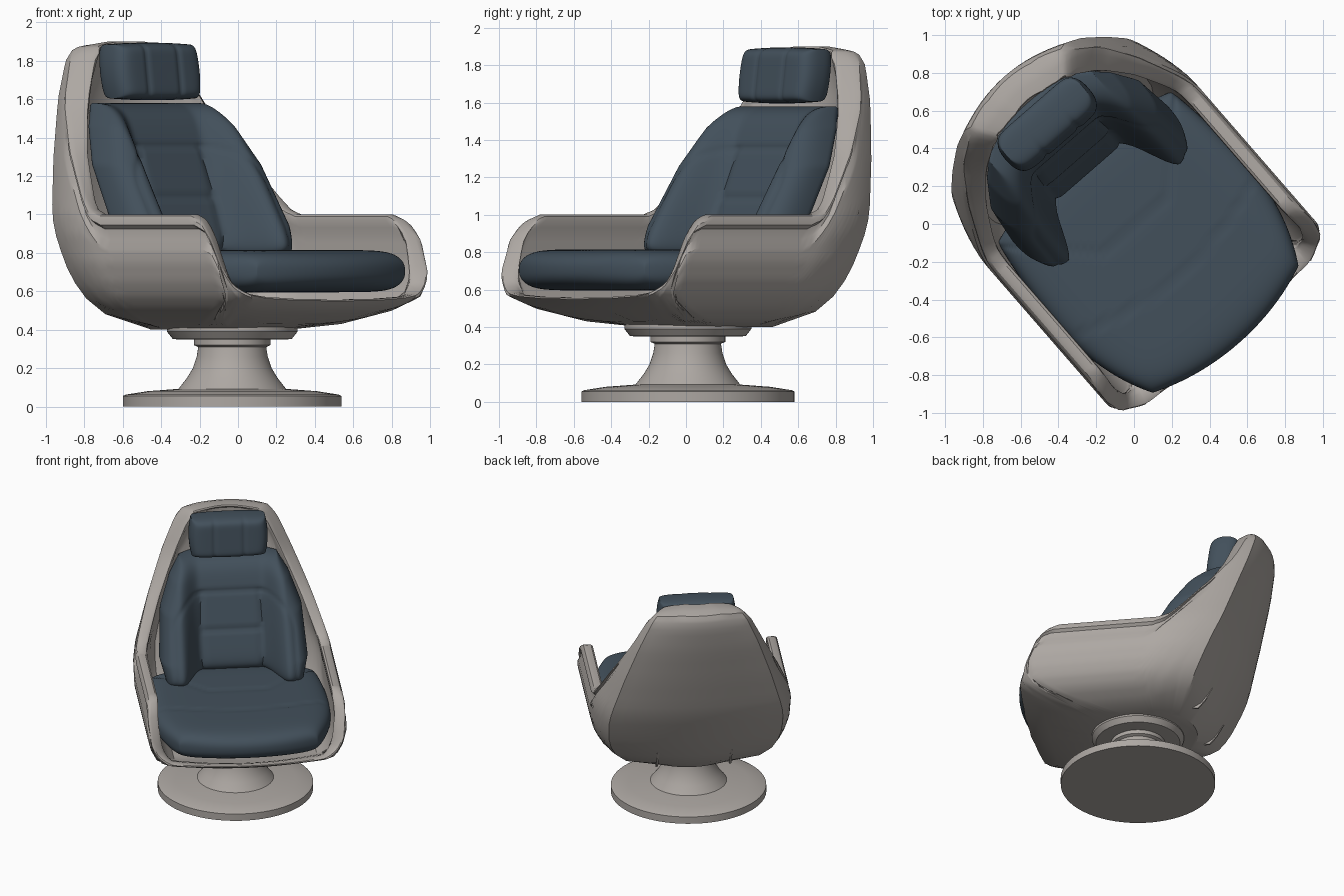
import bpy, bmesh, math

cube = bpy.data.objects.get("Cube")
if cube:
    bpy.data.objects.remove(cube, do_unlink=True)

TURN = math.radians(41)


def material(name, rgb):
    m = bpy.data.materials.new(name)
    m.use_nodes = True
    m.diffuse_color = (*rgb, 1)
    m.node_tree.nodes["Principled BSDF"].inputs["Base Color"].default_value = (*rgb, 1)
    return m


SHELL = material("warm grey shell", (0.42, 0.39, 0.365))
FABRIC = material("slate blue fabric", (0.055, 0.08, 0.105))


def finish(bm, name, mat, angle=40, spin=TURN):
    bmesh.ops.remove_doubles(bm, verts=bm.verts, dist=0.0002)
    bmesh.ops.recalc_face_normals(bm, faces=bm.faces)
    mesh = bpy.data.meshes.new(name)
    bm.to_mesh(mesh)
    bm.free()
    mesh.materials.append(mat)
    ob = bpy.data.objects.new(name, mesh)
    bpy.context.collection.objects.link(ob)
    ob.rotation_euler.z = spin
    bpy.ops.object.select_all(action='DESELECT')
    bpy.context.view_layer.objects.active = ob
    ob.select_set(True)
    bpy.ops.object.shade_smooth_by_angle(angle=math.radians(angle))
    return ob


def loft(bm, rings):
    rows = [[bm.verts.new(p) for p in ring] for ring in rings]
    n = len(rows[0])
    for a, b in zip(rows, rows[1:]):
        for i in range(n):
            j = (i + 1) % n
            bm.faces.new((a[i], a[j], b[j], b[i]))
    bm.faces.new(rows[0])
    bm.faces.new(rows[-1])


def lerp_table(table, key):
    """Linear lookup: the first entry of each row is the key."""
    if key <= table[0][0]:
        return table[0][1:]
    for a, b in zip(table, table[1:]):
        if key <= b[0]:
            t = (key - a[0]) / (b[0] - a[0])
            return [p + (q - p) * t for p, q in zip(a[1:], b[1:])]
    return table[-1][1:]


# Shell sections: height, half width, front, back, back corner length
SECTIONS = [
    (.40, .30, -.20, .47, .16), (.43, .46, -.45, .53, .22),
    (.50, .60, -.70, .59, .30), (.57, .67, -.84, .63, .34),
    (.65, .71, -.85, .675, .36), (.75, .735, -.84, .725, .37),
    (.90, .735, -.77, .795, .36), (1.0, .715, -.68, .84, .34),
    (1.3, .61, -.6, .93, .27), (1.6, .50, -.6, 1.01, .24),
    (1.8, .41, -.6, 1.045, .22), (1.87, .36, -.6, 1.03, .21), (1.9, .30, -.6, .97, .2)]

# Height of the open rim along the depth of the chair
RIM = [(-.84, .54), (-.79, .565), (-.73, .63), (-.70, .70), (-.62, .87), (-.54, .96),
       (-.44, 1.0), (.30, 1.0), (.38, 1.03), (.455, 1.1), (.66, 1.35), (.83, 1.6),
       (.89, 1.78), (.92, 1.87), (.96, 1.9)]


def section(z, inset=0.0):
    """Half outline, front centre to back centre: bowed front, creased back panel."""
    w, f, b, r = lerp_table(SECTIONS, z)
    bow_f, bow_b, rx = .1, .11, .26 * r
    start, end = f + .12, b - r
    w, f, b = w - inset, f + inset, b - 1.7 * inset
    rf, ry = start - f, max(b - end, .03)
    pts = [((w - rf) * i / 8, f) for i in range(8)]
    for i in range(12):
        a = math.pi / 2 * i / 12
        pts.append((w - rf + rf * math.sin(a), start - rf * math.cos(a)))
    pts = [(x, y + bow_f * (x / w) ** 2) for x, y in pts]
    span = end - bow_b - start - bow_f
    pts += [(w, start + bow_f + span * i / 36) for i in range(36)]
    back = [(w - rx * (i / 16) ** 2, end + ry * i / 16) for i in range(16)]
    back += [((w - rx) * (1 - i / 8), end + ry) for i in range(9)]
    return pts + [(x, y - bow_b * (x / w) ** 2) for x, y in back]


def shell():
    heights = [.5 + .004 * k for k in range(351)]
    outlines = [section(z) for z in heights]
    columns = []
    for i in range(len(outlines[0])):
        top = next((z for z, o in zip(heights, outlines)
                    if z >= lerp_table(RIM, o[i][1])[0]), 1.9)
        # outer wall, channel under the rim, rounded rim, inner wall
        groove = .022 * max(0, min(1, (top - .75) / .2, (1.5 - top) / .3))
        low = max(top - .18, .41)
        path = [(.4 + (low - .4) * k / 16, 0) for k in range(17)]
        path += [(top - .13, groove), (top - .075, groove), (top - .055, 0),
                 (top - .025, 0), (top - .008, .008), (top, .025), (top, .06),
                 (top - .01, .075), (top - .03, .082)]
        path += [(top - .03 + (.51 - top + .03) * k / 12, .085) for k in range(1, 13)]
        columns.append([(*section(z, d)[i], z) for z, d in path])
    rings = []
    for row in zip(*columns):
        rings.append(list(row) + [(-x, y, z) for x, y, z in row[-2:0:-1]])
    bm = bmesh.new()
    loft(bm, rings)
    finish(bm, "seat_shell", SHELL, 30)


def lathe(name, profile, steps=64):
    bm = bmesh.new()
    ring = [(math.cos(2 * math.pi * k / steps), math.sin(2 * math.pi * k / steps))
            for k in range(steps)]
    loft(bm, [[(r * c - .03, r * s + .01, z) for c, s in ring] for r, z in profile])
    finish(bm, name, SHELL, 30, 0)


def cushion(name, place, n=64):
    """Puffed pillow: place(u, v, w) gives a point, w is the signed fullness."""
    bm = bmesh.new()
    ticks = [math.sin(math.pi / 2 * (2 * k / n - 1)) for k in range(n + 1)]

    def full(u, v):
        a, b = (max(0, 1 - abs(t) ** 9) ** .42 for t in (u, v))
        return a * b / math.sqrt(a * a + b * b - a * a * b * b + 1e-9)

    for side in (1, -1):
        grid = [[bm.verts.new(place(u, v, side * full(u, v))) for u in ticks]
                for v in ticks]
        for a, b in zip(grid, grid[1:]):
            for i in range(n):
                bm.faces.new((a[i], a[i + 1], b[i + 1], b[i]))
    finish(bm, name, FABRIC, 60)


def seam(distance, depth=.014, width=.014):
    return depth * math.exp(-(distance / width) ** 2)


def seat(u, v, w):
    taper = .4 if v < 0 else .15
    x = .66 * u * math.sqrt(1 - taper * v * v)
    y = -.17 + .67 * v * math.sqrt(1 - .28 * u * u)
    z = .705 + .11 * w
    if w > 0:
        bend = max(0, abs(x) - .22)
        z -= w * (seam(y + .02 - bend) + seam(y + .36 - .3 * x * x, .008))
    return x, y, z


def backrest(u, v, w):
    s = (v + 1) / 2
    z = .78 + .8 * s
    half = lerp_table([(0, .5), (.2, .545), (.6, .52), (.85, .44), (1, .36)], s)[0]
    x = u * half
    t = max(0, min(1, (abs(x) - .22) / .18))
    wing = t * t * (3 - 2 * t) * (.31 - .2 * s)
    y = .50 + .31 * s - .8 * wing
    if w <= 0:
        return x, y - .08 * w, z
    y -= w * (.18 + .2 * wing)
    # stitched centre panels and the arched side bolsters
    if s < .72:
        y += w * seam(abs(x) - .22)
    if abs(x) < .22:
        y += w * (seam(z - 1.355) + seam(z - 1.09))
    else:
        arch = math.hypot(abs(x) - .22, max(0, z - 1.13)) - .225
        y += w * seam(arch, .01)
    return x, y, z


def headrest(u, v, w):
    x = .29 * u * math.sqrt(1 - .12 * v * v)
    z = 1.745 + .15 * v * math.sqrt(1 - .12 * u * u)
    y = .70 + .02 * v - .115 * w
    if w > 0:
        y += seam(abs(x) - .11, .01)
    return x, y, z


# Upholstery and shell
shell()
cushion("seat_cushion", seat)
cushion("back_cushion", backrest)
cushion("headrest", headrest)

# Swivel pedestal
lathe("pedestal", [(.57, 0), (.57, .055), (.555, .062), (.44, .08), (.28, .092), (.27, .105),
                   (.235, .15), (.205, .2), (.185, .26), (.177, .31), (.2, .32), (.2, .36)])
lathe("swivel_plate", [(.29, .35), (.31, .352), (.34, .39), (.34, .43)])

# Slender fixing ribs low on the back
for side in (-1, 1):
    bm = bmesh.new()
    spine = [(.44 + .16 * k / 8) for k in range(9)]
    loft(bm, [[(side * .27 + dx, lerp_table(SECTIONS, z)[2] + dy, z)
               for dx, dy in ((-.008, -.06), (.008, -.06), (.008, -.015), (-.008, -.015))]
              for z in spine])
    finish(bm, "back_rib_left" if side > 0 else "back_rib_right", SHELL)
